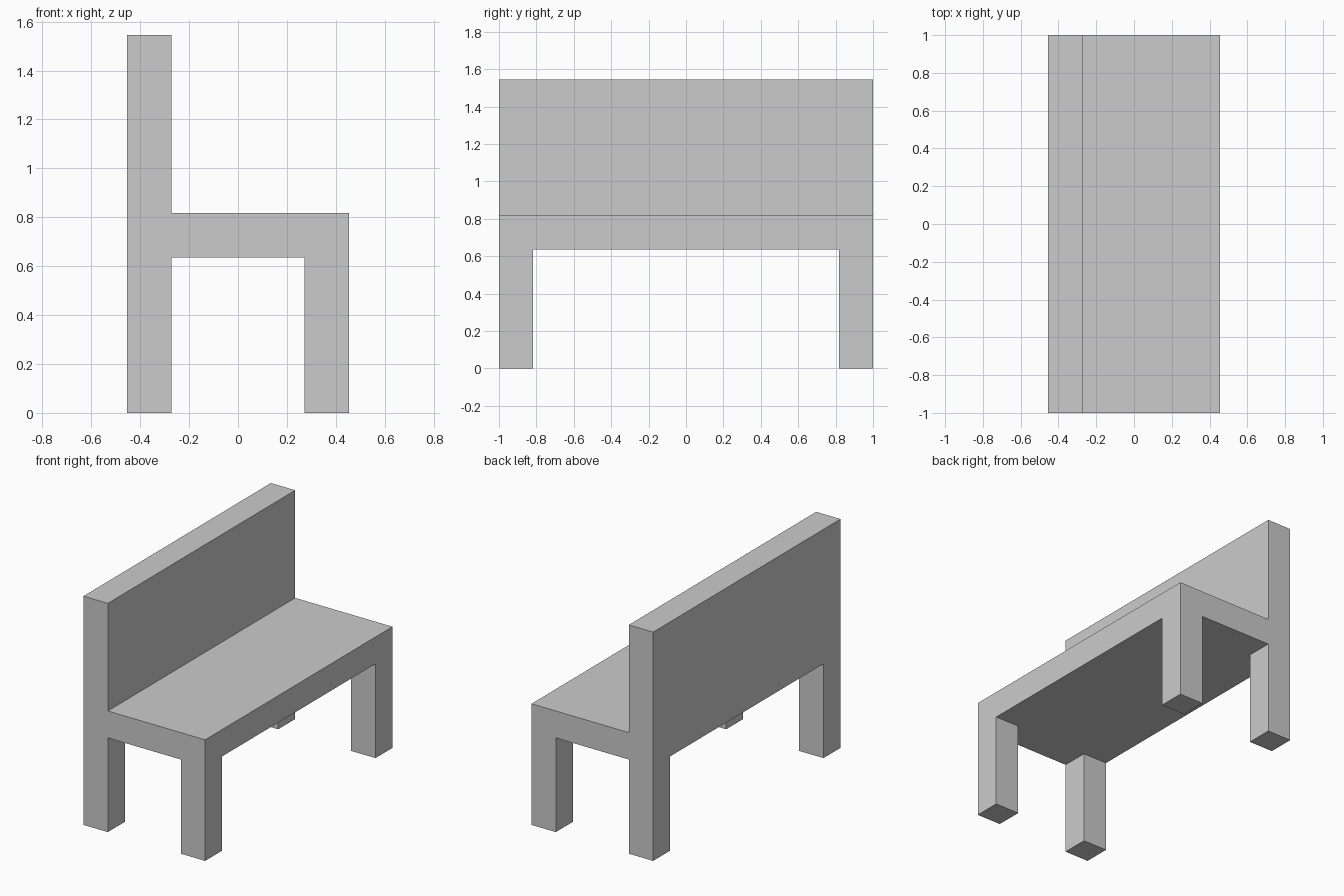
import bpy, bmesh
from mathutils import Matrix, Vector

if "Cube" in bpy.data.objects:
    bpy.data.objects.remove(bpy.data.objects["Cube"])

T = 2 / 11                      # thickness of legs, seat and back
HX, HY = 2.5 * T, 1.0           # half depth and half length
SEAT_LOW, SEAT_TOP, BACK_TOP = 3.5 * T, 4.5 * T, 8.5 * T

bm = bmesh.new()


def extrude_z(test, z):
    """Extrude the faces that pass the test to height z."""
    faces = [f for f in bm.faces if test(f.normal, f.calc_center_median())]
    result = bmesh.ops.extrude_face_region(bm, geom=faces)
    for v in result["geom"]:
        if isinstance(v, bmesh.types.BMVert):
            v.co.z = z
    bm.normal_update()


# Seat slab
bmesh.ops.create_cube(bm, size=1, matrix=(
    Matrix.Translation((0, 0, (SEAT_LOW + SEAT_TOP) / 2))
    @ Matrix.Diagonal((2 * HX, 2 * HY, T, 1))))

# Cuts that mark out the legs and the backrest
for axis, half in ((Vector((1, 0, 0)), HX), (Vector((0, 1, 0)), HY)):
    for side in (-1, 1):
        bmesh.ops.bisect_plane(bm, geom=bm.verts[:] + bm.edges[:] + bm.faces[:],
                               plane_co=axis * side * (half - T), plane_no=axis)
bm.normal_update()

# Four corner legs
extrude_z(lambda n, c: n.z < -0.9 and abs(c.x) > HX - T and abs(c.y) > HY - T, 0)

# Backrest along the whole -x edge
extrude_z(lambda n, c: n.z > 0.9 and c.x < -(HX - T), BACK_TOP)

# Merge coplanar faces into clean flat sides
bmesh.ops.recalc_face_normals(bm, faces=bm.faces[:])
bmesh.ops.dissolve_limit(bm, angle_limit=0.01, verts=bm.verts[:], edges=bm.edges[:])

mesh = bpy.data.meshes.new("bench")
bm.to_mesh(mesh)
bm.free()
bpy.context.collection.objects.link(bpy.data.objects.new("bench", mesh))
